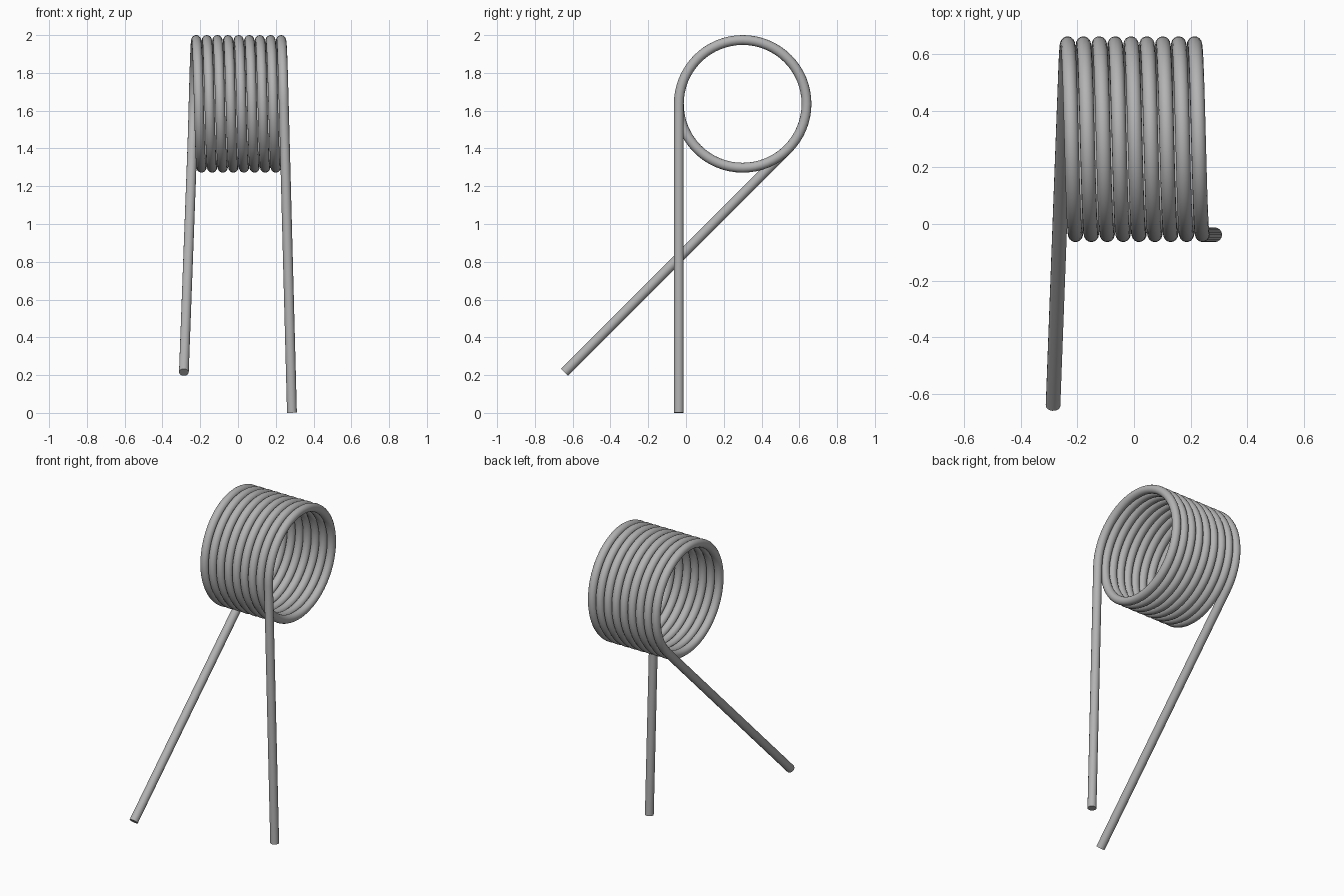
import bpy
from math import cos, sin, pi, radians, tau
from mathutils import Vector

cube = bpy.data.objects.get("Cube")
if cube:
    bpy.data.objects.remove(cube, do_unlink=True)

WIRE = 0.026            # wire radius
R = 0.338               # coil radius to the wire centre
CY, CZ = 0.30, 1.636    # coil axis
PITCH = 0.0562
TURNS = 8.625
STEPS_PER_TURN = 64
FRONT_LEG, BACK_LEG = 1.636, 1.672

steel = bpy.data.materials.new("steel grey")
steel.use_nodes = True
color = (0.45, 0.45, 0.45, 1)
steel.diffuse_color = color
steel.node_tree.nodes["Principled BSDF"].inputs["Base Color"].default_value = color


def helix(a):
    x = PITCH * (TURNS / 2 - a / tau)
    return Vector((x, CY - R * cos(a), CZ + R * sin(a)))


def tangent(a):
    return Vector((-PITCH / tau, R * sin(a), R * cos(a))).normalized()


# Wire path: front leg, coil, then the slanted leg, both legs tangent to the coil
end = TURNS * tau
count = int(TURNS * STEPS_PER_TURN)
path = [helix(0) - tangent(0) * FRONT_LEG]
path += [helix(end * i / count) for i in range(count + 1)]
path.append(helix(end) + tangent(end) * BACK_LEG)

# Round wire swept along the path, with flat cut ends
curve = bpy.data.curves.new("torsion_spring", "CURVE")
curve.dimensions = "3D"
curve.bevel_depth = WIRE
curve.bevel_resolution = 6
curve.use_fill_caps = True
spline = curve.splines.new("POLY")
spline.points.add(len(path) - 1)
for point, co in zip(spline.points, path):
    point.co = (*co, 1)
curve.materials.append(steel)

spring = bpy.data.objects.new("torsion_spring", curve)
bpy.context.collection.objects.link(spring)
bpy.ops.object.select_all(action="DESELECT")
spring.select_set(True)
bpy.context.view_layer.objects.active = spring
bpy.ops.object.convert(target="MESH")
bpy.ops.object.shade_smooth_by_angle(angle=radians(40))
